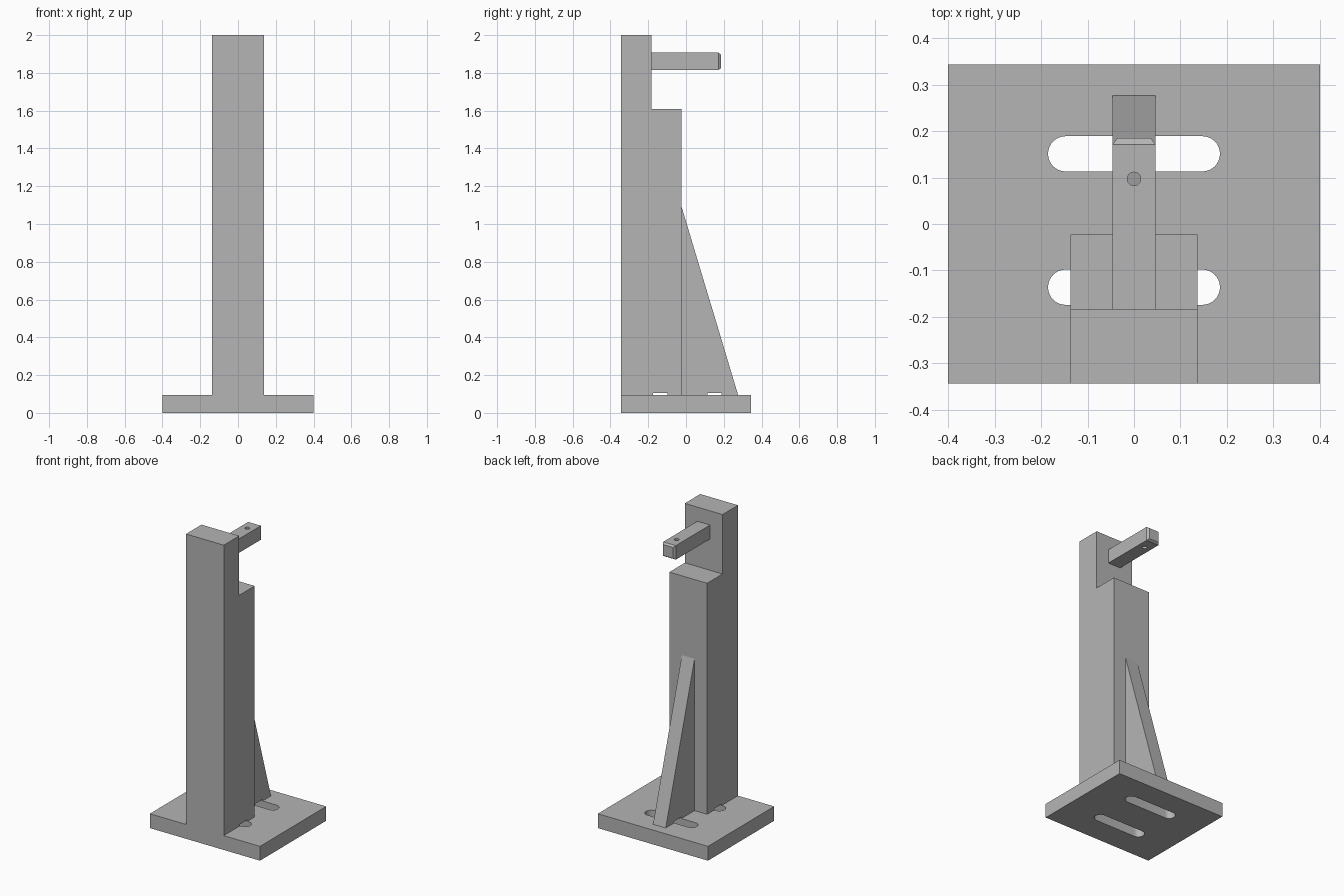
import bpy
import bmesh
from math import cos, sin, pi
from mathutils import Vector

if "Cube" in bpy.data.objects:
    bpy.data.objects.remove(bpy.data.objects["Cube"], do_unlink=True)

grey = bpy.data.materials.new("machined grey")
grey.use_nodes = True
grey.diffuse_color = (0.46, 0.46, 0.46, 1)
grey.node_tree.nodes["Principled BSDF"].inputs["Base Color"].default_value = grey.diffuse_color


def prism(name, outline, lo, hi, axis):
    """Extrude an outline: (y, z) pairs along x, (x, z) along y, (x, y) along z."""
    bm = bmesh.new()

    def place(p, t):
        co = list(p)
        co.insert("xyz".index(axis), t)
        return Vector(co)

    face = bm.faces.new([bm.verts.new(place(p, lo)) for p in outline])
    ext = bmesh.ops.extrude_face_region(bm, geom=[face])
    moved = [v for v in ext["geom"] if isinstance(v, bmesh.types.BMVert)]
    bmesh.ops.translate(bm, verts=moved, vec=place((0, 0), hi - lo))
    bmesh.ops.recalc_face_normals(bm, faces=bm.faces)
    mesh = bpy.data.meshes.new(name)
    bm.to_mesh(mesh)
    bm.free()
    mesh.materials.append(grey)
    obj = bpy.data.objects.new(name, mesh)
    bpy.context.collection.objects.link(obj)
    return obj


def rect(x0, x1, y0, y1):
    return [(x0, y0), (x1, y0), (x1, y1), (x0, y1)]


def stadium(half, r, y, steps=16):
    """Rounded slot outline centred on x = 0; half = 0.. gives a circle when equal to r."""
    pts = []
    for side, start in ((1, -pi / 2), (-1, pi / 2)):
        for i in range(steps + 1):
            a = start + pi * i / steps
            pts.append((side * (half - r) + r * cos(a), y + r * sin(a)))
    return pts


def cut(obj, cutters):
    for c in cutters:
        mod = obj.modifiers.new("cut", 'BOOLEAN')
        mod.operation = 'DIFFERENCE'
        mod.solver = 'EXACT'
        mod.object = c
    bpy.context.view_layer.update()
    graph = bpy.context.evaluated_depsgraph_get()
    mesh = bpy.data.meshes.new_from_object(obj.evaluated_get(graph))
    obj.modifiers.clear()
    obj.data = mesh


PLATE_TOP = 0.094
FRONT, STEP, BACK = -0.343, -0.183, -0.023

# Main solids
base_plate = prism("base_plate", rect(-0.4, 0.4, FRONT, -FRONT), 0, PLATE_TOP, 'z')
column = prism("column", [(FRONT, PLATE_TOP), (BACK, PLATE_TOP), (BACK, 1.61),
                          (STEP, 1.61), (STEP, 2), (FRONT, 2)], -0.137, 0.137, 'x')
rib = prism("support_rib", [(BACK, PLATE_TOP), (0.276, PLATE_TOP), (BACK, 1.09)],
            -0.046, 0.046, 'x')

# Arm with its free end chamfered on all four edges
arm = prism("arm", rect(-0.046, 0.046, 1.815, 1.907), STEP, 0.171, 'y')
bm = bmesh.new()
bm.from_mesh(arm.data)
bm.normal_update()
end = max(bm.faces, key=lambda f: f.calc_center_median().y)
bmesh.ops.inset_region(bm, faces=[end], thickness=0.014, depth=0)
for v in end.verts:
    v.co.y += 0.014
bm.to_mesh(arm.data)
bm.free()

# Mounting slots, which also relieve the feet of the column and rib
slots = [prism("slot_cutter", stadium(0.185, 0.038, y), -0.05, 0.104, 'z')
         for y in (-0.136, 0.151)]
# Pin hole through the arm
hole_outline = [(0.0145 * cos(2 * pi * i / 32), 0.097 + 0.0145 * sin(2 * pi * i / 32))
                for i in range(32)]
hole = prism("hole_cutter", hole_outline, 1.7, 2, 'z')

cut(base_plate, slots)
cut(column, slots[:1])
cut(rib, slots[1:])
cut(arm, [hole])

for cutter in slots + [hole]:
    bpy.data.objects.remove(cutter, do_unlink=True)

# Smooth the curved walls, keep the edges crisp
bpy.ops.object.select_all(action='DESELECT')
for obj in (base_plate, column, rib, arm):
    obj.select_set(True)
bpy.context.view_layer.objects.active = base_plate
bpy.ops.object.shade_smooth_by_angle()
